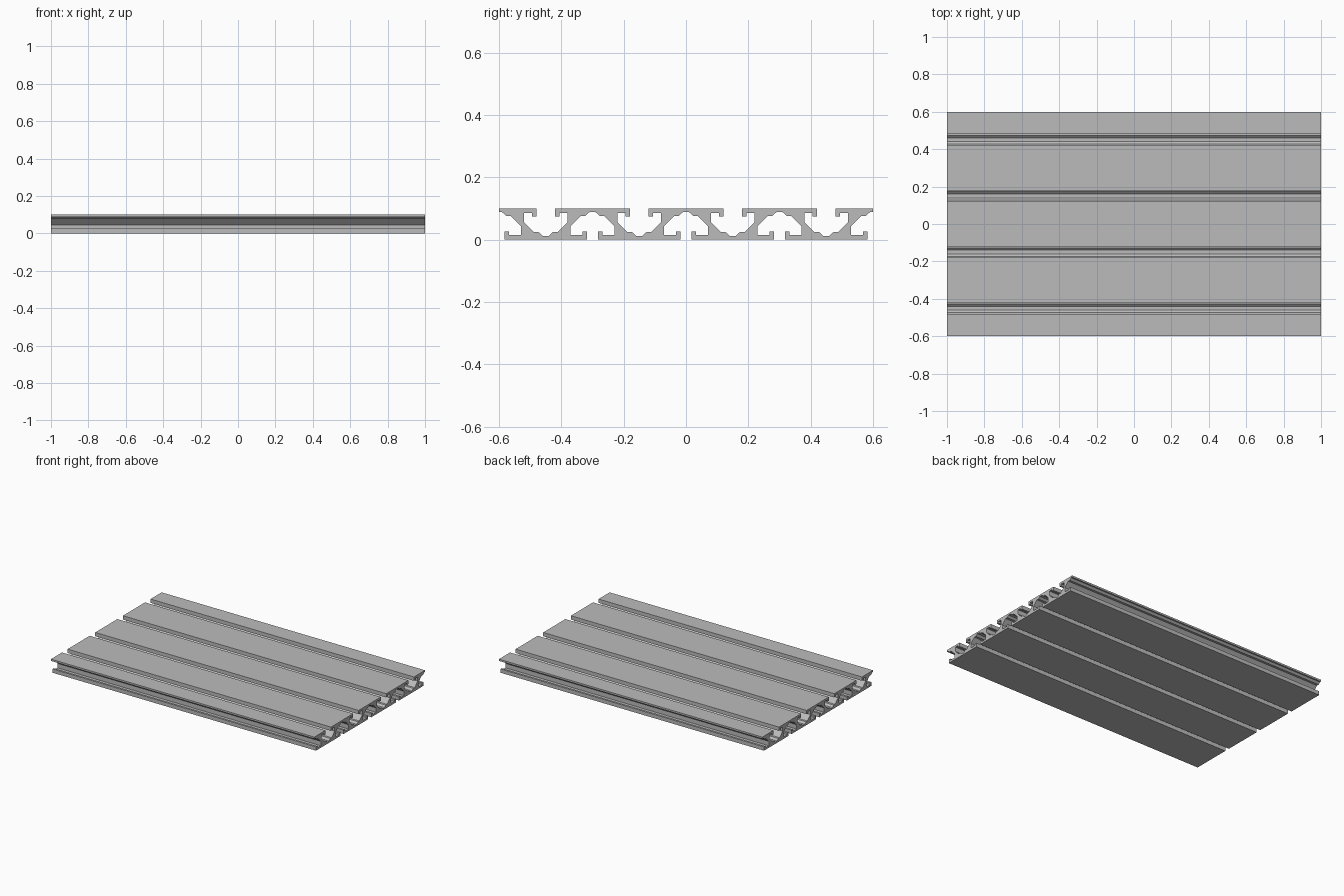
import bpy
import bmesh

if "Cube" in bpy.data.objects:
    bpy.data.objects.remove(bpy.data.objects["Cube"], do_unlink=True)

LENGTH, WIDTH, HEIGHT = 2.0, 1.2, 0.1
PITCH = 0.3

# Brushed aluminium colour
metal = bpy.data.materials.new("aluminium grey")
metal.use_nodes = True
colour = (0.5, 0.5, 0.5, 1)
metal.diffuse_color = colour
metal.node_tree.nodes["Principled BSDF"].inputs["Base Color"].default_value = colour


def half_slot(mouth):
    """T-slot outline from mouth to tip: (offset from centre, depth)."""
    hook = mouth + 0.014
    return [(mouth, 0), (mouth, 0.026), (hook, 0.026), (hook, 0.014),
            (0.07, 0.014), (0.07, 0.044), (0.038, 0.076),
            (0.023, 0.076), (0.01, 0.088)]


top, bottom = half_slot(0.03), half_slot(0.0175)
edge = WIDTH / 2

# Top edge, left to right, with four wide slots
profile = [(-edge, HEIGHT)]
for i in range(4):
    centre = (i - 1.5) * PITCH
    profile += [(centre - o, HEIGHT - d) for o, d in top]
    profile += [(centre + o, HEIGHT - d) for o, d in reversed(top)]
profile.append((edge, HEIGHT))

# Open side groove, three narrow bottom slots, other side groove
profile.append((edge, 0.088))
profile += [(edge - o, d) for o, d in reversed(bottom)]
for i in (1, 0, -1):
    centre = i * PITCH
    profile += [(centre + o, d) for o, d in bottom]
    profile += [(centre - o, d) for o, d in reversed(bottom)]
profile += [(-edge + o, d) for o, d in bottom]
profile.append((-edge, 0.088))

# Extrude the section along x
bm = bmesh.new()
section = bm.faces.new([bm.verts.new((-LENGTH / 2, y, z)) for y, z in profile])
result = bmesh.ops.extrude_face_region(bm, geom=[section], use_keep_orig=True)
moved = [g for g in result["geom"] if isinstance(g, bmesh.types.BMVert)]
bmesh.ops.translate(bm, verts=moved, vec=(LENGTH, 0, 0))
bmesh.ops.recalc_face_normals(bm, faces=bm.faces)

mesh = bpy.data.meshes.new("slotted_plate")
bm.to_mesh(mesh)
bm.free()
mesh.materials.append(metal)
plate = bpy.data.objects.new("slotted_plate", mesh)
bpy.context.collection.objects.link(plate)
